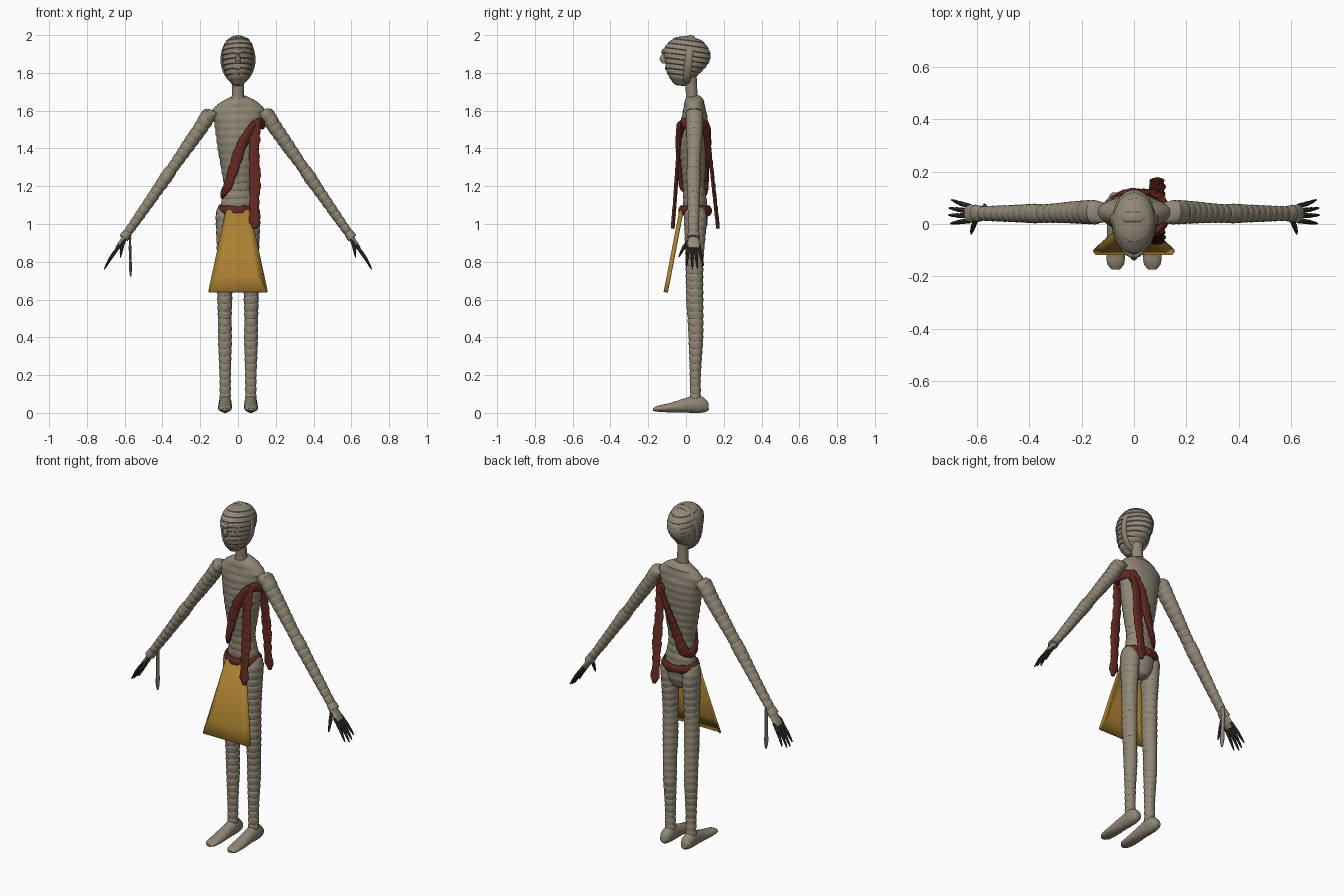
import bpy, bmesh, math
from mathutils import Vector


def material(name, rgb):
    m = bpy.data.materials.new(name)
    m.diffuse_color = (*rgb, 1)
    return m


LINEN = material("linen wrap", (0.28, 0.245, 0.18))
RED = material("dark red cloth", (0.125, 0.022, 0.015))
GOLD = material("ochre cloth", (0.40, 0.215, 0.03))
DARK = material("dark skin", (0.04, 0.035, 0.026))


def finish(name, bm, mat, angle=35):
    bmesh.ops.recalc_face_normals(bm, faces=bm.faces)
    me = bpy.data.meshes.new(name)
    bm.to_mesh(me)
    bm.free()
    me.materials.append(mat)
    me.shade_smooth()
    me.set_sharp_from_angle(angle=math.radians(angle))
    ob = bpy.data.objects.new(name, me)
    bpy.context.collection.objects.link(ob)
    return ob


def spline(pts, closed, steps=24):
    """Smooth dense samples through rows of (x, y, z, radius_u, radius_v)."""
    n, out = len(pts), []
    for i in range(n if closed else n - 1):
        if closed:
            p = [pts[(i + k) % n] for k in (-1, 0, 1, 2)]
        else:
            p = [pts[max(0, min(n - 1, i + k))] for k in (-1, 0, 1, 2)]
        for s in range(steps):
            t = s / steps
            out.append([0.5 * (2 * b + (c - a) * t + (2 * a - 5 * b + 4 * c - d) * t * t
                               + (3 * b - a - 3 * c + d) * t ** 3)
                        for a, b, c, d in zip(*p)])
    out.append(list(pts[0] if closed else pts[-1]))
    return out


def wrap(name, pts, mat, v_axis=(0, 1, 0), pitch=0.04, ridge=0.003, segs=20,
         tilt=0.0, lump=0.0, closed=False, around=None, angle=35):
    """Tapered tube with overlapping bandage ridges along a path."""
    dense = spline(pts, closed)
    pos = [Vector(d[:3]) for d in dense]
    dist = [0.0]
    for a, b in zip(pos, pos[1:]):
        dist.append(dist[-1] + (b - a).length)
    total = dist[-1]
    count = max(2, round(total / pitch))
    stations = [((k + f) * total / count, r * ridge)
                for k in range(count) for f, r in ((0, 0), (0.14, 1), (0.55, 0.8))]
    if not closed:
        stations.append((total, 0))
    main = (pos[-1] - pos[0]).normalized() if not closed else None
    bm, rings, j = bmesh.new(), [], 0
    for s, extra in stations:
        while j < len(dist) - 2 and dist[j + 1] < s:
            j += 1
        f = (s - dist[j]) / max(1e-9, dist[j + 1] - dist[j])
        x, y, z, ru, rv = [a + (b - a) * f for a, b in zip(dense[j], dense[j + 1])]
        axis = main if main and around is None else (pos[j + 1] - pos[j]).normalized()
        v = Vector(v_axis) if around is None else Vector((x, y, z)) - Vector(around)
        if around is not None and v_axis == "flat":
            v.z = 0
        v = (v - axis * v.dot(axis)).normalized()
        u = v.cross(axis)
        wob = 1 + lump * math.sin(s * 75) + lump * 0.6 * math.sin(s * 131 + 1)
        ru, rv = max(0.002, ru * wob + extra), max(0.002, rv + extra)
        rings.append([bm.verts.new(Vector((x, y, z)) + u * ru * math.cos(a) + v * rv * math.sin(a)
                                   + axis * tilt * math.sin(a + 0.6) * min(1, ru / 0.05))
                      for a in (2 * math.pi * i / segs for i in range(segs))])
    for k in range(len(rings) if closed else len(rings) - 1):
        a, b = rings[k], rings[(k + 1) % len(rings)]
        for i in range(segs):
            bm.faces.new((a[i], a[(i + 1) % segs], b[(i + 1) % segs], b[i]))
    if not closed:
        bm.faces.new(rings[0])
        bm.faces.new(rings[-1])
    return finish(name, bm, mat, angle)


def column(rows):
    """Rows of (z, y centre, x radius, y radius) on the centre line."""
    return [(0, cy, z, rx, ry) for z, cy, rx, ry in rows]


# Trunk and neck
wrap("torso", column([
    (0.94, 0.065, 0.025, 0.025), (0.98, 0.06, 0.065, 0.05), (1.08, 0.05, 0.09, 0.062),
    (1.20, 0.042, 0.074, 0.056), (1.30, 0.04, 0.088, 0.064), (1.42, 0.04, 0.108, 0.073),
    (1.54, 0.043, 0.124, 0.071), (1.605, 0.043, 0.136, 0.058), (1.645, 0.042, 0.095, 0.05),
    (1.672, 0.036, 0.045, 0.038)]), LINEN, segs=32, tilt=0.008)
wrap("neck", column([(1.64, 0.034, 0.04, 0.036), (1.69, 0.03, 0.031, 0.03),
                     (1.80, 0.025, 0.031, 0.03)]), LINEN, pitch=0.05, ridge=0.001)

# Wrapped head
wrap("head", column([
    (1.733, -0.03, 0.018, 0.025), (1.76, -0.03, 0.045, 0.05), (1.80, -0.02, 0.064, 0.082),
    (1.85, -0.002, 0.077, 0.108), (1.90, 0.006, 0.081, 0.123), (1.945, 0.012, 0.074, 0.105),
    (1.98, 0.015, 0.05, 0.066), (1.994, 0.015, 0.012, 0.015)]),
    LINEN, pitch=0.028, ridge=0.004, segs=32, tilt=0.004)
wrap("head_strap", [(0.085 * math.cos(a) * (1 - 0.12 * math.sin(a) ** 2 * (math.sin(a) < 0)),
                     0.014 + 0.012 * math.sin(a), 1.868 + 0.124 * math.sin(a), 0.02, 0.008)
                    for a in (2 * math.pi * i / 16 for i in range(16))],
     LINEN, around=(0, 0.014, 1.868), closed=True, ridge=0, segs=12)

# Bandaged face
wrap("nose", [(0, -0.112, 1.90, 0.008, 0.014), (0, -0.122, 1.875, 0.014, 0.018),
              (0, -0.115, 1.85, 0.013, 0.012)], LINEN, ridge=0, segs=12)
for name, z, y, w, r in (("brow", 1.915, -0.118, 0.06, 0.012), ("upper_lip", 1.828, -0.102, 0.04, 0.009),
                         ("lower_lip", 1.80, -0.09, 0.036, 0.009), ("forehead_band", 1.95, -0.09, 0.05, 0.008)):
    wrap(name, [(-w, y + 0.045, z - 0.012, r, r * 0.7), (-w * 0.5, y + 0.012, z, r, r),
                (0, y, z - 0.004, r, r), (w * 0.5, y + 0.012, z + 0.004, r, r),
                (w, y + 0.045, z - 0.008, r, r * 0.7)], LINEN, ridge=0.0015, pitch=0.02, segs=12)

# Limbs, mirrored left and right
for side, sx in (("left", 1), ("right", -1)):
    def limb(part, pts, mat=LINEN, **kw):
        wrap(f"{side}_{part}", [(sx * p[0], *p[1:]) for p in pts], mat, **kw)

    limb("leg", [(0.066, 0.052, 1.09, 0.038, 0.04), (0.07, 0.05, 1.05, 0.046, 0.058),
                 (0.07, 0.048, 0.95, 0.043, 0.054), (0.07, 0.045, 0.80, 0.039, 0.045),
                 (0.07, 0.046, 0.60, 0.037, 0.043), (0.07, 0.05, 0.50, 0.034, 0.04),
                 (0.069, 0.052, 0.38, 0.034, 0.036), (0.068, 0.049, 0.20, 0.028, 0.027),
                 (0.068, 0.05, 0.06, 0.027, 0.027)], tilt=0.005)
    limb("foot", [(0.068, 0.12, 0.032, 0.014, 0.016), (0.068, 0.105, 0.04, 0.028, 0.034),
                  (0.068, 0.06, 0.047, 0.034, 0.047), (0.068, 0.00, 0.04, 0.034, 0.038),
                  (0.069, -0.08, 0.028, 0.036, 0.025), (0.07, -0.15, 0.022, 0.032, 0.015),
                  (0.07, -0.174, 0.018, 0.016, 0.007)], v_axis=(0, 0, 1), ridge=0.001)
    limb("arm", [(0.105, 0.045, 1.585, 0.02, 0.03), (0.145, 0.045, 1.585, 0.038, 0.043),
                 (0.20, 0.045, 1.505, 0.036, 0.042), (0.27, 0.043, 1.405, 0.033, 0.037),
                 (0.34, 0.04, 1.305, 0.028, 0.033), (0.375, 0.04, 1.255, 0.032, 0.035),
                 (0.43, 0.04, 1.175, 0.028, 0.032), (0.52, 0.04, 1.045, 0.024, 0.028),
                 (0.58, 0.04, 0.96, 0.021, 0.026), (0.605, 0.04, 0.925, 0.026, 0.034)], tilt=0.004)
    limb("palm", [(0.592, 0.04, 0.94, 0.014, 0.022), (0.615, 0.04, 0.905, 0.014, 0.032),
                  (0.64, 0.04, 0.87, 0.011, 0.034)], ridge=0.001)
    # Bare fingers and thumb
    for i, (y0, y1, reach) in enumerate(((0.067, 0.092, 0.85), (0.049, 0.061, 0.97),
                                         (0.031, 0.034, 1.0), (0.013, 0.002, 0.9))):
        tip = (0.628 + 0.08 * reach, y1, 0.882 - 0.122 * reach)
        mid = (0.628 + 0.045 * reach, (y0 + y1) / 2, 0.882 - 0.06 * reach)
        limb(f"finger_{i + 1}", [(0.624, y0, 0.89, 0.008, 0.009), (*mid, 0.008, 0.008), (*tip, 0.003, 0.003)],
             DARK, ridge=0.001, segs=8)
    limb("thumb", [(0.602, 0.018, 0.915, 0.009, 0.009), (0.615, -0.012, 0.875, 0.009, 0.009),
                   (0.622, -0.038, 0.825, 0.003, 0.003)], DARK, ridge=0.001, segs=8)

# Loose strip at the right wrist
wrap("wrist_strip", [(-0.568, 0.055, 0.97, 0.006, 0.012), (-0.572, 0.063, 0.93, 0.006, 0.014),
                     (-0.57, 0.062, 0.83, 0.006, 0.013), (-0.569, 0.06, 0.76, 0.007, 0.016),
                     (-0.568, 0.06, 0.722, 0.004, 0.006)], LINEN, ridge=0.001, lump=0.15, segs=10)

# Red sash looped diagonally round the chest
sash = [(0.132, 0.04, 1.53), (0.10, -0.018, 1.53), (0.055, -0.036, 1.48), (0.012, -0.04, 1.40),
        (-0.02, -0.032, 1.30), (-0.053, -0.014, 1.205), (-0.08, 0.04, 1.16), (-0.055, 0.092, 1.17),
        (-0.01, 0.108, 1.28), (0.045, 0.116, 1.42), (0.10, 0.10, 1.52)]
wrap("sash", [(*p, 0.026, 0.013) for p in sash], RED, v_axis="flat", around=(0, 0.04, 1.35),
     closed=True, lump=0.08, ridge=0.002, segs=14)

# Hanging sash tails, front and back
for name, y0, y1 in (("front_sash_tail", -0.028, -0.07), ("back_sash_tail", 0.108, 0.17)):
    rows = ((0, 0.095, 0.018), (0.08, 0.09, 0.028), (0.3, 0.086, 0.025), (0.55, 0.09, 0.029),
            (0.8, 0.086, 0.023), (0.93, 0.088, 0.026), (1, 0.09, 0.01))
    wrap(name, [(x, y0 + (y1 - y0) * t, 1.545 - 0.57 * t, w, 0.009) for t, x, w in rows],
         RED, lump=0.1, ridge=0.002, segs=14)

# Red belt
wrap("belt", [(0.094 * math.cos(a), 0.048 + 0.076 * math.sin(a),
               1.078 - 0.008 * abs(math.sin(a)), 0.023, 0.012)
              for a in (2 * math.pi * i / 16 for i in range(16))],
     RED, v_axis="flat", around=(0, 0.048, 1.075), closed=True, lump=0.14, ridge=0.002, segs=12)

# Flared loincloth with folded side edges
bm = bmesh.new()
grid = [[bm.verts.new((x, y + (0.014 if abs(x) == w else 0), z)) for x in (-w, -c, c, w)]
        for z, y, w, c in ((1.075, -0.03, 0.062, 0.047), (0.72, -0.098, 0.138, 0.105),
                           (0.64, -0.114, 0.155, 0.145))]
for a, b in zip(grid, grid[1:]):
    for i in range(3):
        bm.faces.new((a[i], b[i], b[i + 1], a[i + 1]))
cloth = finish("loincloth", bm, GOLD, 10)
solid = cloth.modifiers.new("thickness", "SOLIDIFY")
solid.thickness = 0.01
solid.offset = 0
